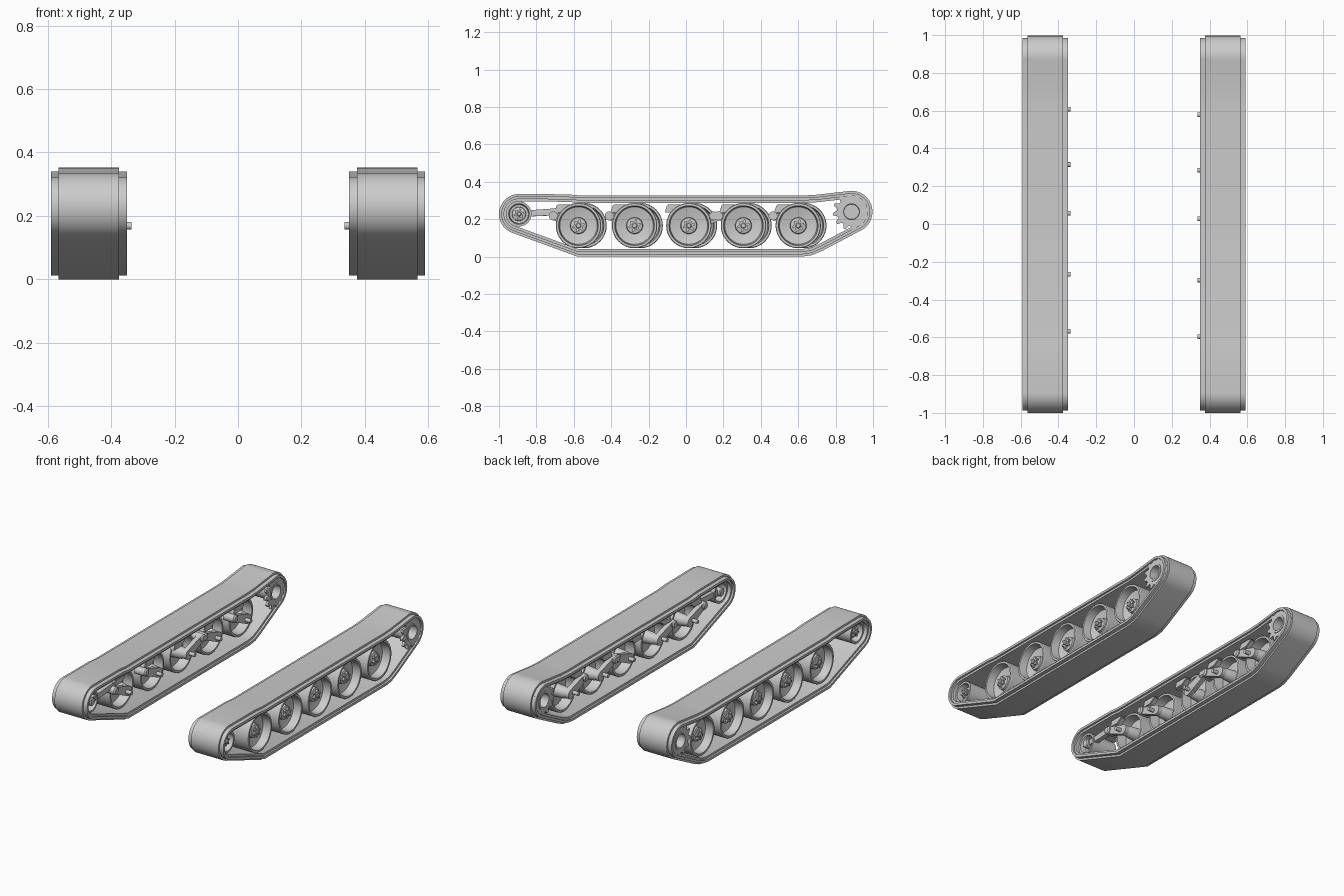
import bpy, bmesh, math
from mathutils import Vector

if "Cube" in bpy.data.objects:
    bpy.data.objects.remove(bpy.data.objects["Cube"])

grey = bpy.data.materials.new("plain grey")
grey.use_nodes = True
grey.diffuse_color = (0.6, 0.6, 0.6, 1)
grey.node_tree.nodes["Principled BSDF"].inputs["Base Color"].default_value = (0.6, 0.6, 0.6, 1)

MID = 0.47  # distance of each track's middle plane from the centre


def finish(name, bm, side, angle=30):
    """Place a part on one side; local x points outwards from the track's middle."""
    for v in bm.verts:
        v.co.x = side * (MID + v.co.x)
    bmesh.ops.recalc_face_normals(bm, faces=bm.faces)
    me = bpy.data.meshes.new(name)
    bm.to_mesh(me)
    bm.free()
    me.materials.append(grey)
    ob = bpy.data.objects.new(name, me)
    bpy.context.collection.objects.link(ob)
    bpy.ops.object.select_all(action='DESELECT')
    ob.select_set(True)
    bpy.context.view_layer.objects.active = ob
    bpy.ops.object.shade_smooth_by_angle(angle=math.radians(angle))


def bridge(bm, rings, closed):
    """Join rings of vertices with quads, optionally back to the first ring."""
    pairs = list(zip(rings, rings[1:])) + ([(rings[-1], rings[0])] if closed else [])
    for a, b in pairs:
        for i in range(len(a)):
            j = (i + 1) % len(a)
            bm.faces.new((a[i], a[j], b[j], b[i]))


def ring_points(y, z, r, n):
    return [(y + r * math.cos(math.tau * i / n), z + r * math.sin(math.tau * i / n)) for i in range(n)]


def lathe(name, side, y, z, profile, n=40, closed=False):
    """Turn a profile of (x, radius) about an axle; open profiles get end caps."""
    bm = bmesh.new()
    rings = [[bm.verts.new((x, *p)) for p in ring_points(y, z, r, n)] for x, r in profile]
    bridge(bm, rings, closed)
    if not closed:
        bm.faces.new(rings[0])
        bm.faces.new(rings[-1])
    finish(name, bm, side)


def prism(name, side, outline, x0, x1, bevel=0.0):
    """Extrude a (y, z) outline across the track."""
    bm = bmesh.new()
    rings = [[bm.verts.new((x, *p)) for p in outline] for x in (x0, x1)]
    bridge(bm, rings, False)
    bm.faces.new(rings[0])
    bm.faces.new(rings[1])
    if bevel:
        bmesh.ops.bevel(bm, geom=bm.edges[:], offset=bevel, segments=2, affect='EDGES')
    finish(name, bm, side)


def star(y, z, outer, inner, points):
    out = []
    for i in range(points * 4):
        a = math.tau * (i + 0.5) / (points * 4)
        r = outer if i % 4 < 2 else inner
        out.append((y + r * math.cos(a), z + r * math.sin(a)))
    return out


def arm_outline(a, b, ra, rb, n=10):
    """Rounded link between two pivots of different radius."""
    a, b = Vector(a), Vector(b)
    t = math.atan2(b.y - a.y, b.x - a.x)
    pts = []
    for c, r, start in ((a, ra, t + math.pi / 2), (b, rb, t - math.pi / 2)):
        for i in range(n + 1):
            k = start + math.pi * i / n
            pts.append((c.x + r * math.cos(k), c.y + r * math.sin(k)))
    return pts


def arc(y, z, r, start, end, n):
    angles = [math.radians(start + (end - start) * i / n) for i in range(n + 1)]
    return [(y + r * math.cos(a), z + r * math.sin(a)) for a in angles]


FRONT, REAR = (-0.893, 0.228), (0.885, 0.24)
path = (arc(*FRONT, 0.107, 90, 250, 24) + [(-0.58, 0), (0.62, 0), (0.675, 0.008), (0.73, 0.032)]
        + arc(*REAR, 0.112, -62, 102, 24) + [(0.70, 0.331), (0.63, 0.327), (-0.57, 0.327), (-0.63, 0.333)])


def inset(points, d):
    """Move a closed loop inwards by d along its corner normals."""
    out = []
    for i, p in enumerate(points):
        p = Vector(p)
        e1 = (p - Vector(points[i - 1])).normalized()
        e2 = (Vector(points[(i + 1) % len(points)]) - p).normalized()
        n1, n2 = Vector((-e1.y, e1.x)), Vector((-e2.y, e2.x))
        out.append(p + (n1 + n2) * d / (1 + n1.dot(n2)))
    return out


def belt(side):
    # cross-section: (x, depth below the outer surface)
    section = [(-0.095, 0), (0.095, 0), (0.095, 0.012), (0.12, 0.012), (0.12, 0.027), (0.108, 0.027),
               (0.108, 0.04), (-0.108, 0.04), (-0.108, 0.027), (-0.12, 0.027), (-0.12, 0.012), (-0.095, 0.012)]
    bm = bmesh.new()
    rings = [[bm.verts.new((x, p.x, p.y)) for p in inset(path, d)] for x, d in section]
    bridge(bm, rings, True)
    finish("track_belt", bm, side)


def hub(name, side, y, z, x, r):
    lathe(name + "_flange", side, y, z, [(x - 0.03, r * 1.5), (x, r * 1.4), (x + 0.005, r)], 24)
    prism(name + "_star_cap", side, star(y, z, r * 1.1, r * 0.75, 6), x, x + 0.018)
    lathe(name + "_bolt", side, y, z, [(x, r * 0.5), (x + 0.024, r * 0.5), (x + 0.028, r * 0.35)], 16)


# road wheel: rolling surface, deep outer dish and shallower inner dish
WHEEL = [(0.02, 0.03), (0.025, 0.06), (0.035, 0.1), (0.085, 0.106), (0.085, 0.118), (0.08, 0.121),
         (-0.045, 0.121), (-0.05, 0.118), (-0.05, 0.106), (0.01, 0.1), (0.005, 0.06), (0.0, 0.03)]
IDLER = [(0.04, 0.02), (0.045, 0.05), (0.085, 0.055), (0.085, 0.067), (-0.085, 0.067),
         (-0.085, 0.055), (-0.045, 0.05), (-0.04, 0.02)]

for side in (1, -1):
    belt(side)
    shift = 0.0 if side > 0 else 0.03  # the wheel stations are staggered between sides
    for k, y0 in enumerate((-0.575, -0.275, 0.015, 0.307, 0.6)):
        y, z = y0 + shift, 0.166
        lathe("road_wheel", side, y, z, WHEEL, 48)
        hub("wheel_hub", side, y, z, 0.05, 0.03)
        # suspension on the inner face
        pivot = y + (0.012 if k == 2 else -0.022)
        lathe("axle_sleeve", side, y, z, [(-0.085, 0.024), (-0.06, 0.034), (0.01, 0.04)], 24)
        lathe("axle_stub", side, pivot, z + 0.003, [(-0.135, 0.012), (0.0, 0.012)], 16)
        d = 1 if k == 2 else -1
        tip = (y + d * 0.135, 0.218)
        prism("swing_arm", side, arm_outline((y, z), tip, 0.03, 0.02), -0.1, -0.07)
        lathe("arm_pivot", side, *tip, [(-0.112, 0.016), (-0.105, 0.024), (-0.035, 0.024)], 20)
        top = [(y - 0.13, 0.235), (y - 0.115, 0.278), (y - 0.03, 0.278), (y - 0.02, 0.262), (y - 0.06, 0.235)]
        prism("damper_housing", side, top, -0.09, -0.055, 0.004)
    # front idler with its tensioner
    lathe("idler_wheel", side, *FRONT, IDLER, 40)
    hub("idler_hub", side, *FRONT, 0.06, 0.026)
    prism("tensioner_arm", side, arm_outline(FRONT, (-0.70 + shift, 0.24), 0.016, 0.018), -0.08, -0.05)
    lathe("idler_axle", side, *FRONT, [(-0.095, 0.02), (-0.09, 0.026), (0.04, 0.026)], 20)
    # rear drive sprocket: two toothed rings on a hollow drum
    for x in (-0.112, 0.096):
        bm = bmesh.new()
        teeth = star(*REAR, 0.1, 0.078, 12)
        bore = ring_points(*REAR, 0.05, 48)
        loops = [[bm.verts.new((px, *p)) for p in pts]
                 for pts, px in ((bore, x), (teeth, x), (teeth, x + 0.016), (bore, x + 0.016))]
        bridge(bm, loops, True)
        finish("sprocket_teeth", bm, side)
    lathe("sprocket_drum", side, *REAR, [(-0.115, 0.042), (-0.115, 0.055), (0.115, 0.055), (0.115, 0.042),
                                         (0.06, 0.04), (0.06, 0.001), (-0.06, 0.001), (-0.06, 0.04)], 40, True)
